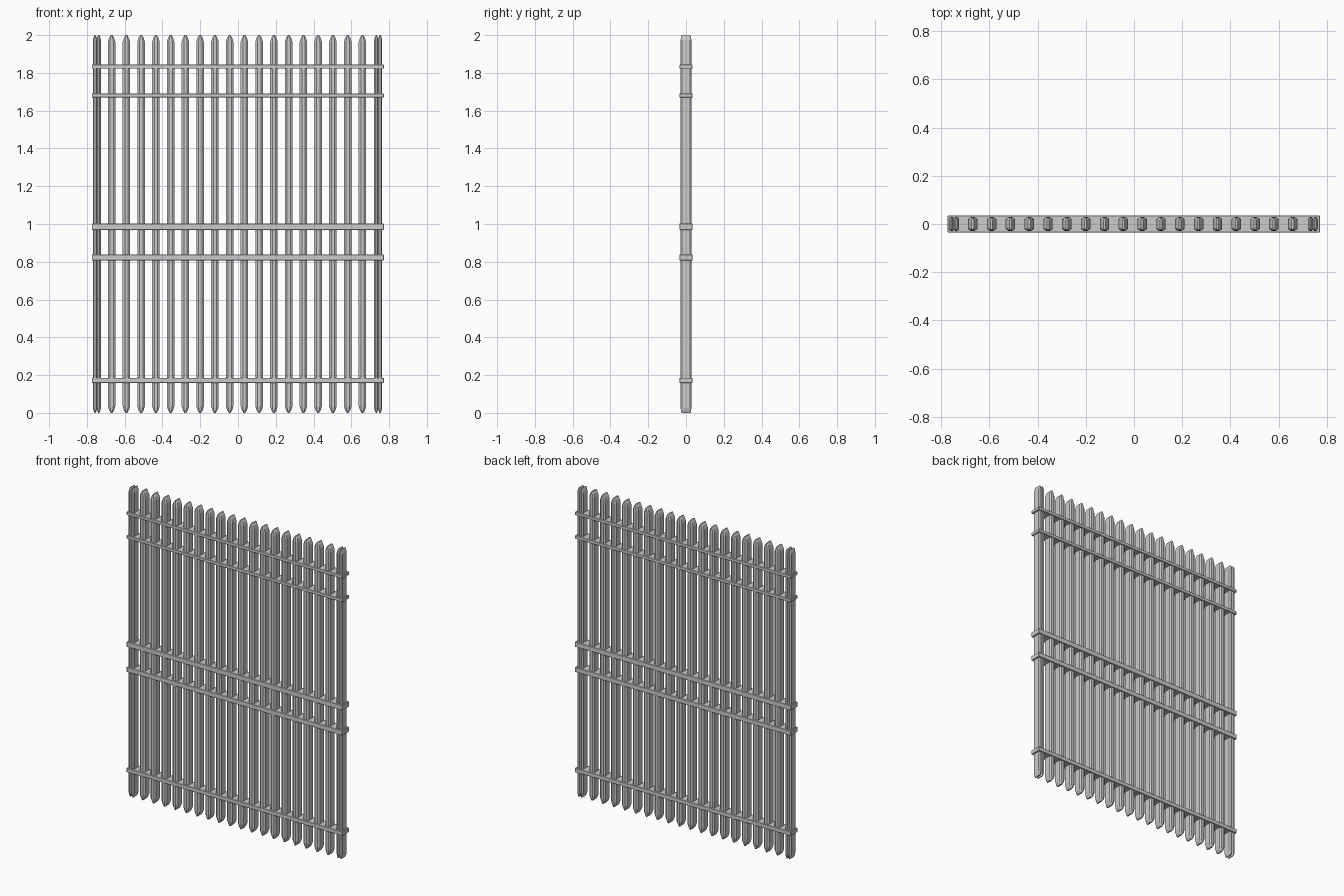
import bpy, bmesh

if "Cube" in bpy.data.objects:
    bpy.data.objects.remove(bpy.data.objects["Cube"])

def section(w, d, cx, cy):
    """Chamfered rectangle outline in x/y."""
    a, b = w / 2, d / 2
    return [(a, -b + cy), (a, b - cy), (a - cx, b), (-a + cx, b),
            (-a, b - cy), (-a, -b + cy), (-a + cx, -b), (a - cx, -b)]

def add_slat(bm, x, w, d, tip):
    """Upright slat with blunt, blade-like points at both ends."""
    # (height, width factor, depth factor)
    half = [(0.0, 0.22, 0.80), (tip * 0.4, 0.66, 0.93), (tip, 1.0, 1.0)]
    levels = half + [(2 - z, a, b) for z, a, b in reversed(half)]
    rings = []
    for z, fw, fd in levels:
        sw, sd = w * fw, d * fd
        rings.append([bm.verts.new((x + px, py, z))
                      for px, py in section(sw, sd, sw * 0.28, sd * 0.14)])
    for lo, hi in zip(rings, rings[1:]):
        for i in range(8):
            j = (i + 1) % 8
            bm.faces.new((lo[i], lo[j], hi[j], hi[i]))
    bm.faces.new(rings[0][::-1])
    bm.faces.new(rings[-1])

def finish(bm, name):
    mesh = bpy.data.meshes.new(name)
    bmesh.ops.recalc_face_normals(bm, faces=bm.faces)
    bm.to_mesh(mesh)
    bm.free()
    ob = bpy.data.objects.new(name, mesh)
    bpy.context.collection.objects.link(ob)
    return ob

# Evenly spaced slats
for i in range(18):
    bm = bmesh.new()
    add_slat(bm, -0.669 + i * 0.0781, 0.039, 0.057, 0.034)
    finish(bm, f"slat_{i + 1}")

# End posts, each a pair of narrow slats pressed together
for name, x in (("left_post", -0.747), ("right_post", 0.742)):
    bm = bmesh.new()
    for dx in (-0.0098, 0.0098):
        add_slat(bm, x + dx, 0.0225, 0.057, 0.026)
    finish(bm, name)

# Horizontal rails wrapping the slats
rails = [("top_rail", 1.833, 0.021), ("upper_rail", 1.680, 0.021),
         ("middle_rail", 0.986, 0.033), ("lower_rail", 0.823, 0.031),
         ("bottom_rail", 0.172, 0.027)]
for name, z, h in rails:
    bm = bmesh.new()
    bmesh.ops.create_cube(bm, size=1)
    bmesh.ops.scale(bm, vec=(1.546, 0.069, h), verts=bm.verts)
    bmesh.ops.translate(bm, vec=(-0.001, 0, z), verts=bm.verts)
    ob = finish(bm, name)
    bev = ob.modifiers.new("bevel", 'BEVEL')
    bev.width = 0.002
    bev.segments = 1
